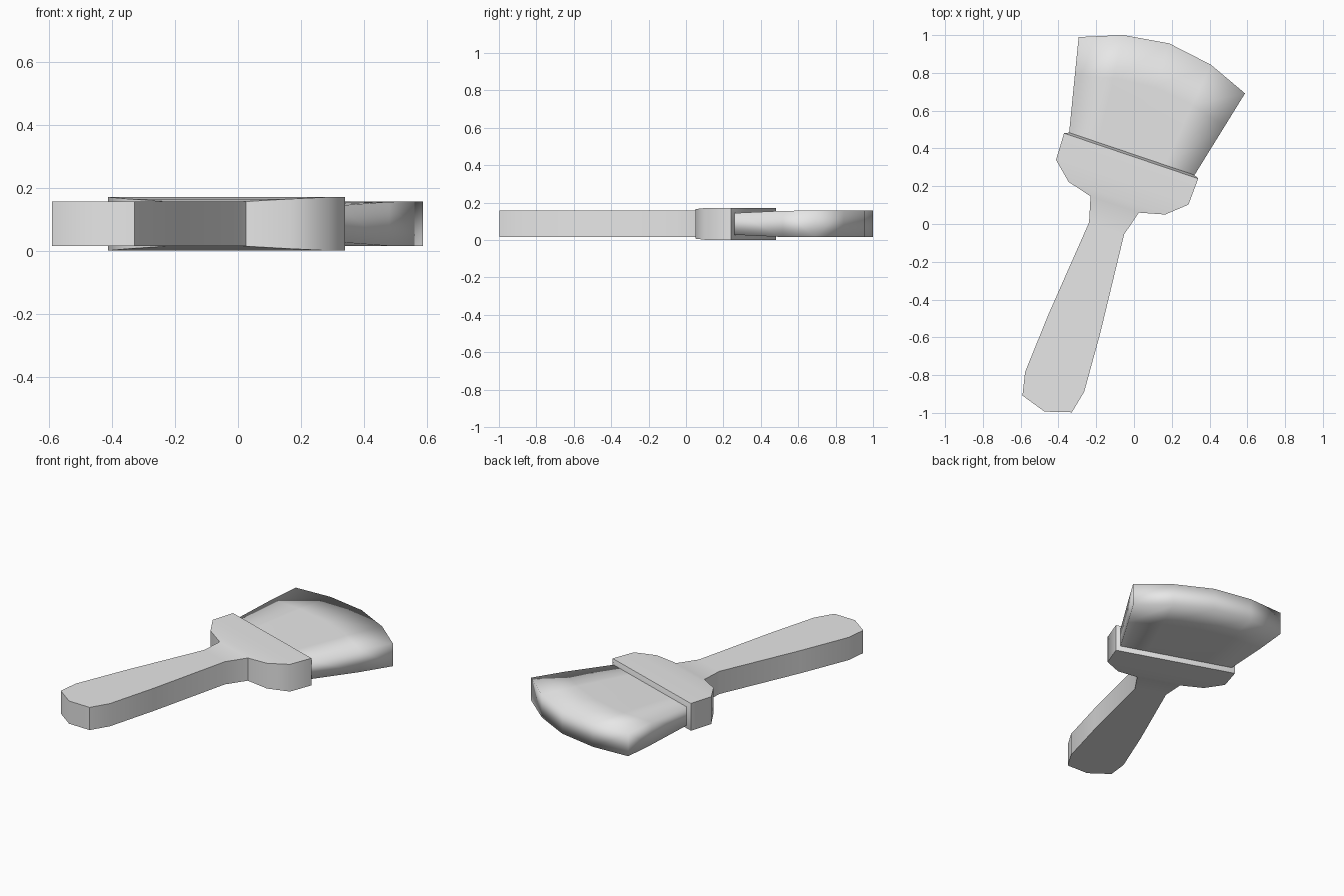
import bpy, bmesh, math
from mathutils import Matrix, Vector

cube = bpy.data.objects.get("Cube")
if cube:
    bpy.data.objects.remove(cube, do_unlink=True)

MID_Z = 0.086
# Everything is built along +y, then laid at an angle on the ground
PLACE = Matrix.Translation((-0.123, 0.042, MID_Z)) @ Matrix.Rotation(math.radians(-18.7), 4, 'Z')

grey = bpy.data.materials.new("plain_grey")
grey.use_nodes = True
grey.diffuse_color = (0.8, 0.8, 0.8, 1)
grey.node_tree.nodes["Principled BSDF"].inputs["Base Color"].default_value = (0.8, 0.8, 0.8, 1)


def loft(name, rings):
    """Bridge closed rings (top points left to right, then bottom points back)."""
    bm = bmesh.new()
    rows = [[bm.verts.new(PLACE @ Vector(p)) for p in ring] for ring in rings]
    n = len(rows[0])
    for a, b in zip(rows, rows[1:]):
        for i in range(n):
            j = (i + 1) % n
            bm.faces.new((a[i], a[j], b[j], b[i]))
    for row in (rows[0], rows[-1]):
        for i in range(n // 2 - 1):
            bm.faces.new((row[i], row[i + 1], row[n - 2 - i], row[n - 1 - i]))
    bmesh.ops.remove_doubles(bm, verts=bm.verts, dist=1e-5)
    bmesh.ops.recalc_face_normals(bm, faces=bm.faces)
    mesh = bpy.data.meshes.new(name)
    bm.to_mesh(mesh)
    bm.free()
    mesh.materials.append(grey)
    obj = bpy.data.objects.new(name, mesh)
    bpy.context.collection.objects.link(obj)
    return obj


# Handle widening into the head: (position along axis, half width, half thickness)
stations = [
    (-1.093, 0.0, 0.071), (-1.05, 0.138, 0.071), (-0.927, 0.165, 0.071),
    (-0.604, 0.146, 0.071), (-0.069, 0.098, 0.071), (0.065, 0.135, 0.071),
    (0.1, 0.27, 0.079), (0.189, 0.37, 0.085), (0.336, 0.375, 0.085),
    (0.348, 0.35, 0.058),
]
handle = loft("handle", [
    [(-w, y, t), (w, y, t), (w, y, -t), (-w, y, -t)] for y, w, t in stations])
bpy.ops.object.select_all(action='DESELECT')
handle.select_set(True)
bpy.context.view_layer.objects.active = handle
bpy.ops.object.shade_smooth_by_angle(angle=math.radians(50))

# Bristles: flaring block with an arched tip
TIP = [(-1, 0.843), (-0.527, 0.929), (0, 0.965), (0.527, 0.929), (1, 0.843)]
BASE_Y = 0.346


def bristle_ring(t, thick):
    half = 0.35 + 0.115 * t
    top = [(s * half, BASE_Y + t * (y - BASE_Y), thick) for s, y in TIP]
    return top + [(x, y, -z) for x, y, z in reversed(top)]


bristles = loft("bristles", [
    bristle_ring(0, 0.058), bristle_ring(0.6, 0.07), bristle_ring(1, 0.071)])
mesh = bristles.data
for poly in mesh.polygons:
    poly.use_smooth = True

# Keep the two upright tip corners and the base crisp
inverse = PLACE.inverted()
for edge in mesh.edges:
    a, b = (inverse @ mesh.vertices[i].co for i in edge.vertices)
    upright = abs(a.z - b.z) > 0.1 and abs(a.x) > 0.44
    base = max(a.y, b.y) < BASE_Y + 0.01
    edge.use_edge_sharp = upright or base
